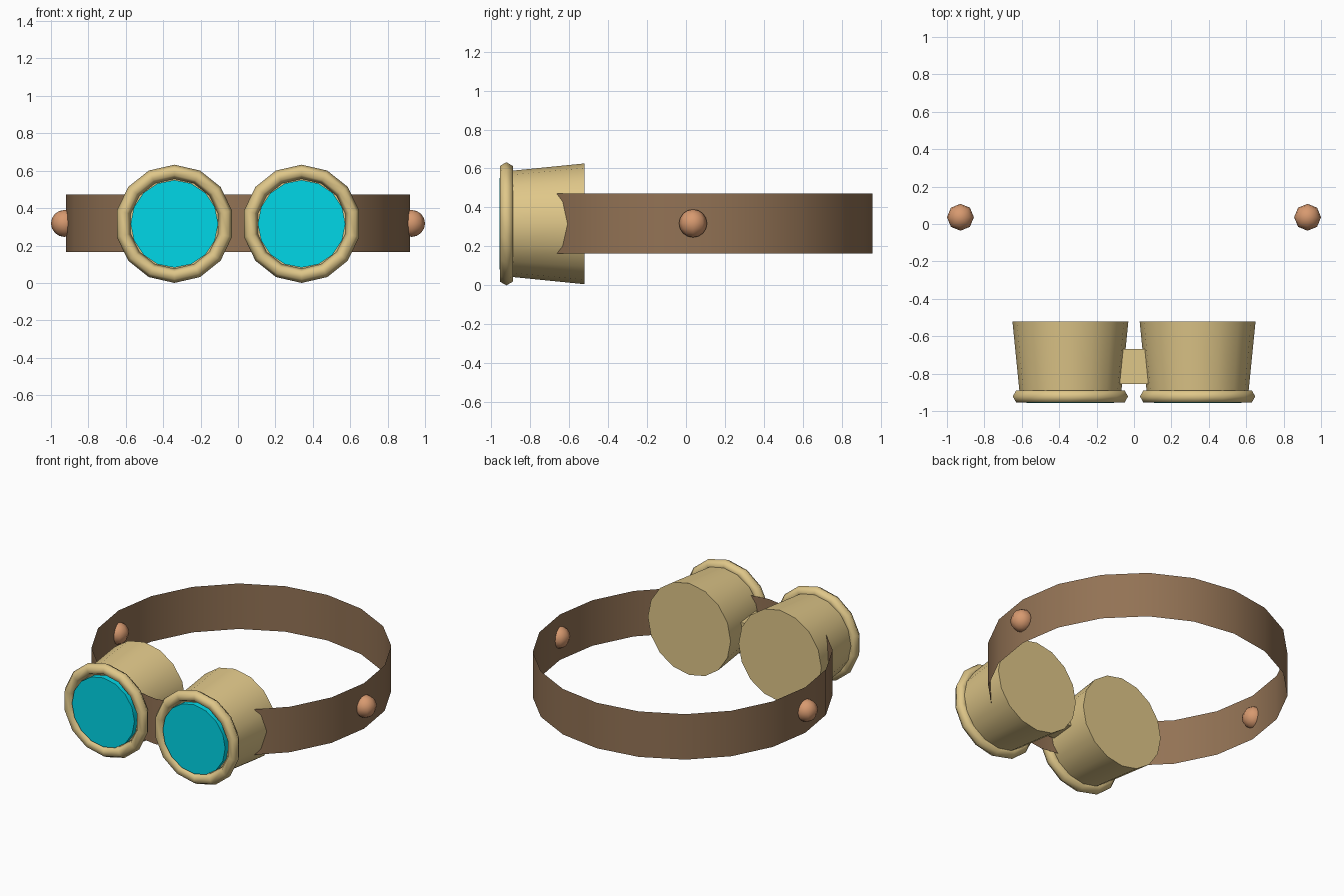
import bpy
from math import pi, radians

if "Cube" in bpy.data.objects:
    bpy.data.objects.remove(bpy.data.objects["Cube"])

ZC = 0.316       # height of the lens axis
YC = 0.036       # centre of the head strap


def material(name, color):
    m = bpy.data.materials.new(name)
    m.diffuse_color = (*color, 1)
    m.use_nodes = True
    m.node_tree.nodes["Principled BSDF"].inputs["Base Color"].default_value = m.diffuse_color
    return m


BRASS = material("brass", (0.74, 0.57, 0.25))
LEATHER = material("leather", (0.29, 0.17, 0.09))
GLASS = material("glass", (0.0, 0.68, 0.80))
COPPER = material("copper", (0.68, 0.32, 0.16))


def finish(name, mat, angle=None):
    ob = bpy.context.object
    ob.name = name
    ob.data.materials.append(mat)
    bpy.ops.object.transform_apply(location=False, rotation=True, scale=True)
    if angle:
        bpy.ops.object.shade_smooth_by_angle(angle=radians(angle))
    return ob


def frustum(name, mat, x, y_back, y_front, r_back, r_front, sides):
    """Round part lying along the y axis, front end towards -y."""
    bpy.ops.mesh.primitive_cone_add(
        vertices=sides, radius1=r_back, radius2=r_front, depth=y_back - y_front,
        location=(x, (y_back + y_front) / 2, ZC), rotation=(pi / 2, 0, 0))
    return finish(name, mat, 40)


# Head strap: thin open band
bpy.ops.mesh.primitive_cylinder_add(vertices=20, radius=0.92, depth=0.308,
                                    end_fill_type='NOTHING', location=(0, YC, 0.318))
finish("strap", LEATHER, 40)

# Nose bridge between the cups
bpy.ops.mesh.primitive_cube_add(size=1, location=(0, -0.762, ZC))
bpy.context.object.scale = (0.16, 0.185, 0.13)
finish("nose_bridge", BRASS)

for side, s in (("left", -1), ("right", 1)):
    x = 0.34 * s
    # Eye cup, rim and lens
    frustum(side + "_eye_cup", BRASS, x, -0.52, -0.92, 0.31, 0.27, 16)
    bpy.ops.mesh.primitive_torus_add(
        major_segments=14, minor_segments=6, major_radius=0.278, minor_radius=0.038,
        location=(x, -0.922, ZC), rotation=(pi / 2, pi / 2, 0))
    finish(side + "_rim", BRASS, 80)
    frustum(side + "_lens", GLASS, x, -0.90, -0.957, 0.234, 0.234, 16)

    # Strap rivet
    bpy.ops.mesh.primitive_uv_sphere_add(segments=8, ring_count=8, radius=0.072,
                                         location=(0.928 * s, YC, 0.318))
    finish(side + "_rivet", COPPER, 80)
